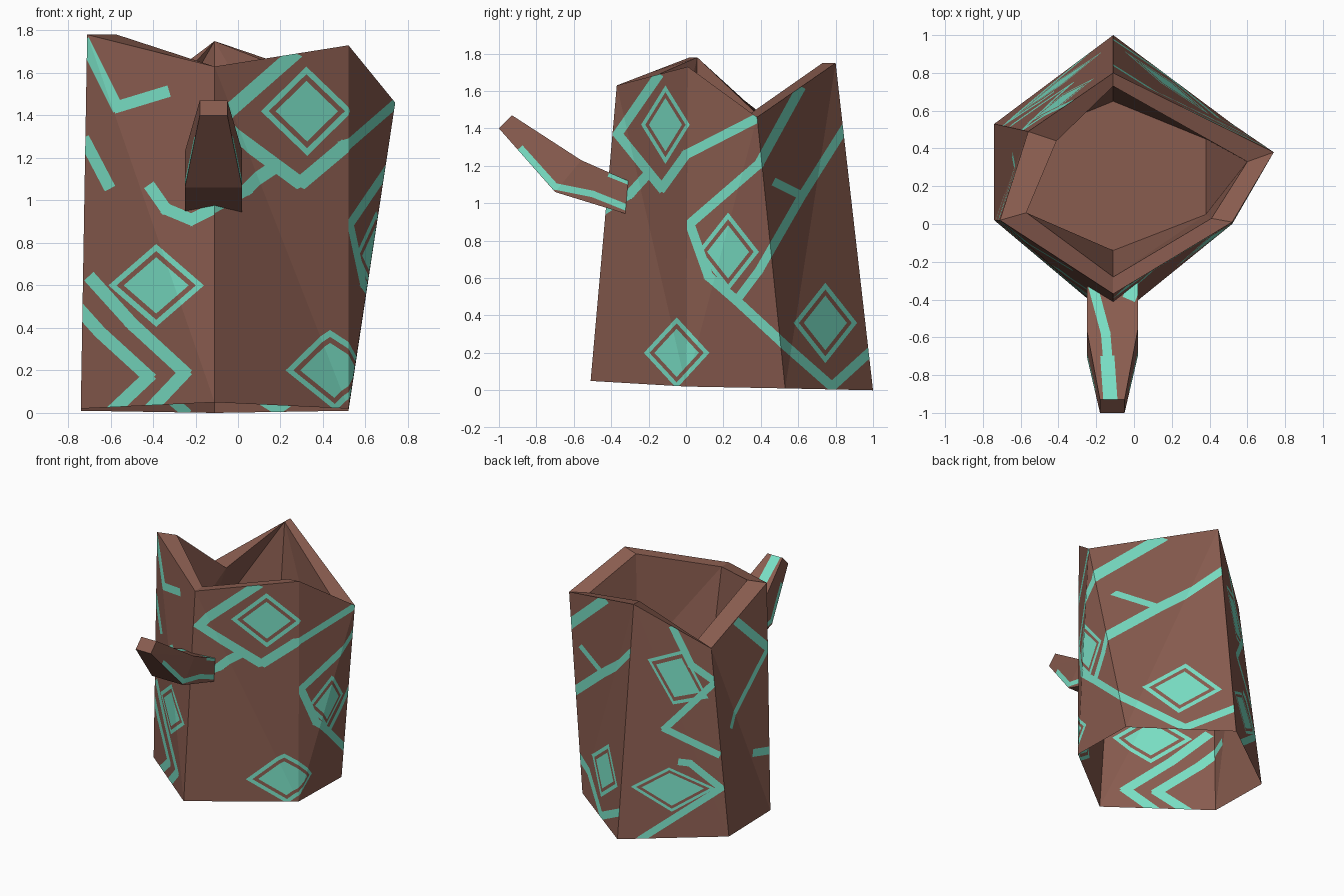
import bpy, bmesh
from mathutils import Vector as V

if "Cube" in bpy.data.objects:
    bpy.data.objects.remove(bpy.data.objects["Cube"])


def material(name, rgb):
    m = bpy.data.materials.new(name)
    m.diffuse_color = (*rgb, 1)
    m.use_nodes = True
    m.node_tree.nodes["Principled BSDF"].inputs["Base Color"].default_value = m.diffuse_color
    return m


BARK = material("brown bark", (0.25, 0.107, 0.078))
PAINT = material("teal paint", (0.19, 0.73, 0.55))
X, Y, Z = V((1, 0, 0)), V((0, 1, 0)), V((0, 0, 1))


# ---- 2D shapes, all convex quads ----
def stroke(w, *pts):
    """Painted line: one rectangle per segment, slightly extended at joints."""
    out = []
    pts = [V(p) for p in pts]
    for a, b in zip(pts, pts[1:]):
        d = (b - a).normalized() * w / 2
        n = V((-d.y, d.x))
        a, b = a - d * 0.6, b + d * 0.6
        out.append([a - n, b - n, b + n, a + n])
    return out


def framed(corners, ring=0.83, fill=0.68):
    """Filled quad with a thin ring round it."""
    c = [V(p) for p in corners]
    mid = sum(c, V((0, 0))) / 4
    s = lambda k: [mid + (p - mid) * k for p in c]
    r = s(ring)
    out = [s(fill)]
    for i in range(4):
        j = (i + 1) % 4
        out.append([c[i], c[j], r[j], r[i]])
    return out


def diamond(x, z, w, h, **k):
    return framed([(x - w, z), (x, z - h), (x + w, z), (x, z + h)], **k)


def paint(bm, tag, ids, U, W, shapes):
    """Cut the shapes into the tagged faces and colour what lies inside."""
    flat = lambda p: V((p.dot(U), p.dot(W)))

    def near(f, q):
        ps = [flat(v.co) for v in f.verts]
        return all(min(p[k] for p in ps) < max(p[k] for p in q) and
                   max(p[k] for p in ps) > min(p[k] for p in q) for k in (0, 1))

    for q in shapes:
        for a, b in zip(q, q[1:] + q[:1]):
            fs = [f for f in bm.faces if f[tag] in ids and near(f, q)]
            if not fs:
                continue
            es = {e for f in fs for e in f.edges}
            vs = {v for f in fs for v in f.verts}
            n2 = V((-(b - a).y, (b - a).x)).normalized()
            n = U * n2.x + W * n2.y
            bmesh.ops.bisect_plane(bm, geom=fs + list(es) + list(vs), dist=1e-5,
                                   plane_co=n * (n2.dot(a) / n.length_squared), plane_no=n)
    for f in bm.faces:
        if f[tag] not in ids:
            continue
        c = flat(f.calc_center_median())
        for q in shapes:
            side = [(b - a).x * (c - a).y - (b - a).y * (c - a).x
                    for a, b in zip(q, q[1:] + q[:1])]
            if min(side) > 0 or max(side) < 0:
                f.material_index = 1
                break


def finish(bm, name):
    me = bpy.data.meshes.new(name)
    bm.to_mesh(me)
    bm.free()
    me.materials.append(BARK)
    me.materials.append(PAINT)
    bpy.context.collection.objects.link(bpy.data.objects.new(name, me))


# ---- hollow stump: rings go front, front right, back right, back, back left, front left ----
base = [(-.11, -.51, .05), (.52, 0, .02), (.52, .53, .01), (-.11, 1, 0), (-.74, .53, .01), (-.74, .02, .02)]
top = [(-.11, -.37, 1.63), (.52, .01, 1.73), (.74, .38, 1.46), (-.11, .8, 1.75), (-.56, .49, 1.41), (-.71, .02, 1.78)]
lip = [(-.11, -.28, 1.63), (.41, .03, 1.71), (.6, .33, 1.47), (-.11, .73, 1.75), (-.41, .44, 1.42), (-.57, .06, 1.78)]
floor = [(x, y, .9) for x, y in ((-.11, -.14), (.38, .05), (.38, .45), (-.11, .65), (-.6, .45), (-.6, .05))]

bm = bmesh.new()
wall = bm.faces.layers.int.new("wall")
b, t, l, fl = [[bm.verts.new(p) for p in r] for r in (base, top, lip, floor)]
for i in range(6):
    j = (i + 1) % 6
    bulge = i in (1, 2)                     # diagonal that keeps these walls convex
    if bulge:
        tris = [(b[i], b[j], t[j]), (b[i], t[j], t[i])]
    else:
        tris = [(b[i], b[j], t[i]), (b[j], t[j], t[i])]
    for tri in tris:
        bm.faces.new(tri)[wall] = i + 1
    bm.faces.new((t[i], t[j], l[j], l[i]))  # rim
    if bulge:                               # inner wall
        tris = [(l[i], l[j], fl[i]), (l[j], fl[j], fl[i])]
    else:
        tris = [(l[i], l[j], fl[j]), (l[i], fl[j], fl[i])]
    for tri in tris:
        bm.faces.new(tri)
bm.faces.new(fl)

# paint on the three right-hand walls, laid out as seen from the right (y, z)
paint(bm, wall, (1, 2), Y, Z,
      stroke(.05, (-.15, 1.68), (-.365, 1.37), (-.13, 1.08), (0, 1.26), (.39, 1.46))
      + stroke(.05, (-.2, 1.16), (-.3, 1.05), (-.43, .97))
      + diamond(-.11, 1.42, .13, .21)
      + diamond(-.05, .2, .175, .19))
paint(bm, wall, (2, 3), Y, Z,
      diamond(.225, .74, .165, .21)
      + diamond(.745, .36, .17, .215)
      + stroke(.05, (.61, 1.61), (.39, 1.21), (.02, .89), (.12, .61), (.27, .48), (.53, .24), (.78, .02), (1, .22))
      + stroke(.045, (.27, .48), (.39, .64), (.62, 1.04), (.86, 1.42))
      + stroke(.045, (.62, 1.04), (.48, 1.11)))

# front left wall, as seen from the front (x, z)
paint(bm, wall, (6,), X, Z,
      stroke(.055, (-.72, 1.74), (-.57, 1.44), (-.34, 1.51))
      + stroke(.055, (-.72, 1.28), (-.61, 1.07))
      + stroke(.055, (-.41, 1.06), (-.34, .96), (-.22, .91), (-.1, .97))
      + diamond(-.385, .6, .225, .195)
      + stroke(.06, (-.69, .63), (-.5, .42), (-.25, .19), (-.43, 0))
      + stroke(.06, (-.74, .48), (-.65, .38), (-.42, .17), (-.59, .01)))

# left wall (y, z)
paint(bm, wall, (5,), Y, Z,
      stroke(.06, (.27, 1.55), (.02, 1.28))
      + stroke(.035, (.03, 1.26), (.36, .77))
      + stroke(.06, (.14, .5), (0, .48)))

# back left wall, laid out along a slanted horizontal axis
paint(bm, wall, (4,), V((-.817, -.585, 0)), Z,
      stroke(.05, (-.1, 1.57), (.03, 1.29), (.2, 1.16), (-.16, .82), (.22, .62))
      + framed([(-.28, 1.34), (-.1, 1.0), (.15, 1.04), (-.03, 1.4)], .87, .72)
      + framed([(-.4, .39), (-.11, .2), (.2, .37), (-.13, .53)], .87, .74)
      + stroke(.05, (-.05, .57), (.02, .56), (.24, .37), (-.33, 0)))
finish(bm, "hollow_stump")

# ---- side branch: bent tapering square bar ----
# each section: half width, upper (y, z), lower (y, z)
sections = [(.135, (-.31, 1.12), (-.31, .94)), (.135, (-.56, 1.23), (-.70, 1.06)), (.065, (-.93, 1.47), (-1, 1.4))]
bm = bmesh.new()
side = bm.faces.layers.int.new("side")
rings = [[bm.verts.new((-.115 + s * w, y, z)) for s, (y, z) in ((-1, up), (1, up), (1, lo), (-1, lo))]
         for w, up, lo in sections]
for r0, r1 in zip(rings, rings[1:]):
    for k in range(4):
        m = (k + 1) % 4
        for tri in ((r0[k], r0[m], r1[m]), (r0[k], r1[m], r1[k])):
            bm.faces.new(tri)[side] = k + 1
bm.faces.new(rings[0])
bm.faces.new(rings[-1])
bmesh.ops.recalc_face_normals(bm, faces=bm.faces)
# stripes along both flanks, then along the upper side
paint(bm, side, (2, 4), Y, Z, stroke(.035, (-.88, 1.29), (-.7, 1.09), (-.5, 1.05), (-.3, .97))
      + stroke(.02, (-.41, 1.15), (-.31, 1.11)))
paint(bm, side, (1,), X, Y, stroke(.05, (-.22, -.32), (-.15, -.58), (-.14, -.7))
      + stroke(.075, (-.14, -.72), (-.125, -.93)) + stroke(.07, (.01, -.31), (-.02, -.38)))
finish(bm, "side_branch")
